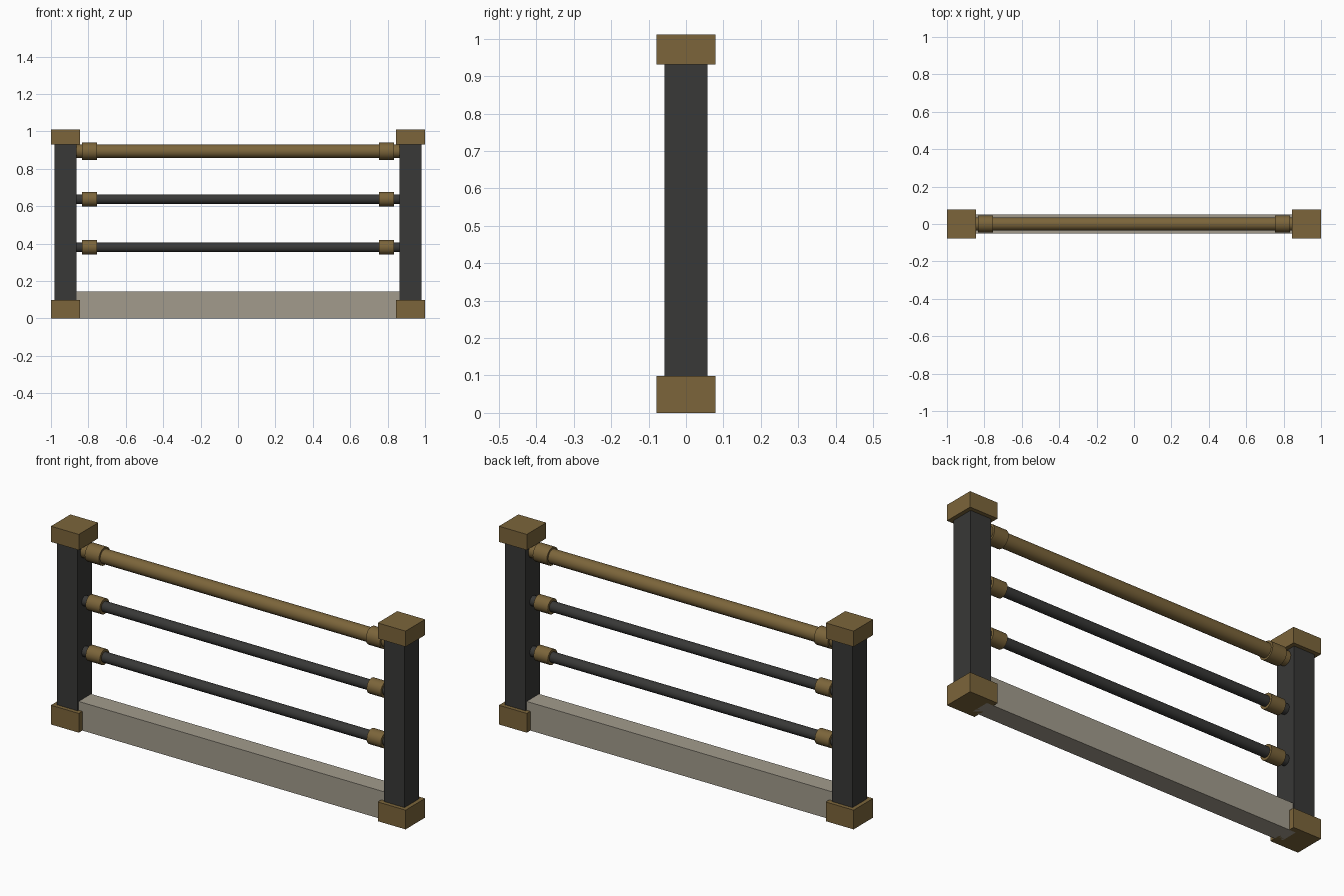
import bpy, math

if "Cube" in bpy.data.objects:
    bpy.data.objects.remove(bpy.data.objects["Cube"])


def material(name, rgb):
    m = bpy.data.materials.new(name)
    m.diffuse_color = (*rgb, 1)
    m.use_nodes = True
    m.node_tree.nodes["Principled BSDF"].inputs["Base Color"].default_value = m.diffuse_color
    return m


brass = material("brass", (0.20, 0.13, 0.043))
iron = material("dark_iron", (0.040, 0.040, 0.038))
stone = material("stone", (0.36, 0.33, 0.265))


def box(name, x, z0, z1, sx, sy, mat):
    bpy.ops.mesh.primitive_cube_add(size=1, location=(x, 0, (z0 + z1) / 2))
    o = bpy.context.object
    o.name = name
    o.scale = (sx, sy, z1 - z0)
    bpy.ops.object.transform_apply(location=False, rotation=False, scale=True)
    o.data.materials.append(mat)


def rod(name, x, z, radius, length, mat, sides=16):
    bpy.ops.mesh.primitive_cylinder_add(
        vertices=sides, radius=radius, depth=length,
        location=(x, 0, z), rotation=(0, math.pi / 2, 0))
    o = bpy.context.object
    o.name = name
    o.data.materials.append(mat)
    bpy.ops.object.shade_smooth_by_angle(angle=math.radians(35))


# Plinth between the posts
box("plinth", 0, 0, 0.143, 1.76, 0.10, stone)

# Posts with base blocks and caps
for side, s in (("left", -1), ("right", 1)):
    x = s * 0.922
    box(side + "_post", x, 0.003, 0.94, 0.116, 0.116, iron)
    box(side + "_post_base", x, 0, 0.098, 0.157, 0.157, brass)
    box(side + "_post_cap", x, 0.931, 1.011, 0.157, 0.157, brass)

# Handrail and two lower rails, each with a collar at both ends
for name, z, r, rc, mat in (("handrail", 0.894, 0.036, 0.046, brass),
                            ("middle_rail", 0.638, 0.026, 0.039, iron),
                            ("lower_rail", 0.380, 0.026, 0.039, iron)):
    rod(name, 0, z, r, 1.74, mat)
    for side, s in (("left", -1), ("right", 1)):
        rod(f"{name}_{side}_collar", s * 0.793, z, rc, 0.08, brass)
